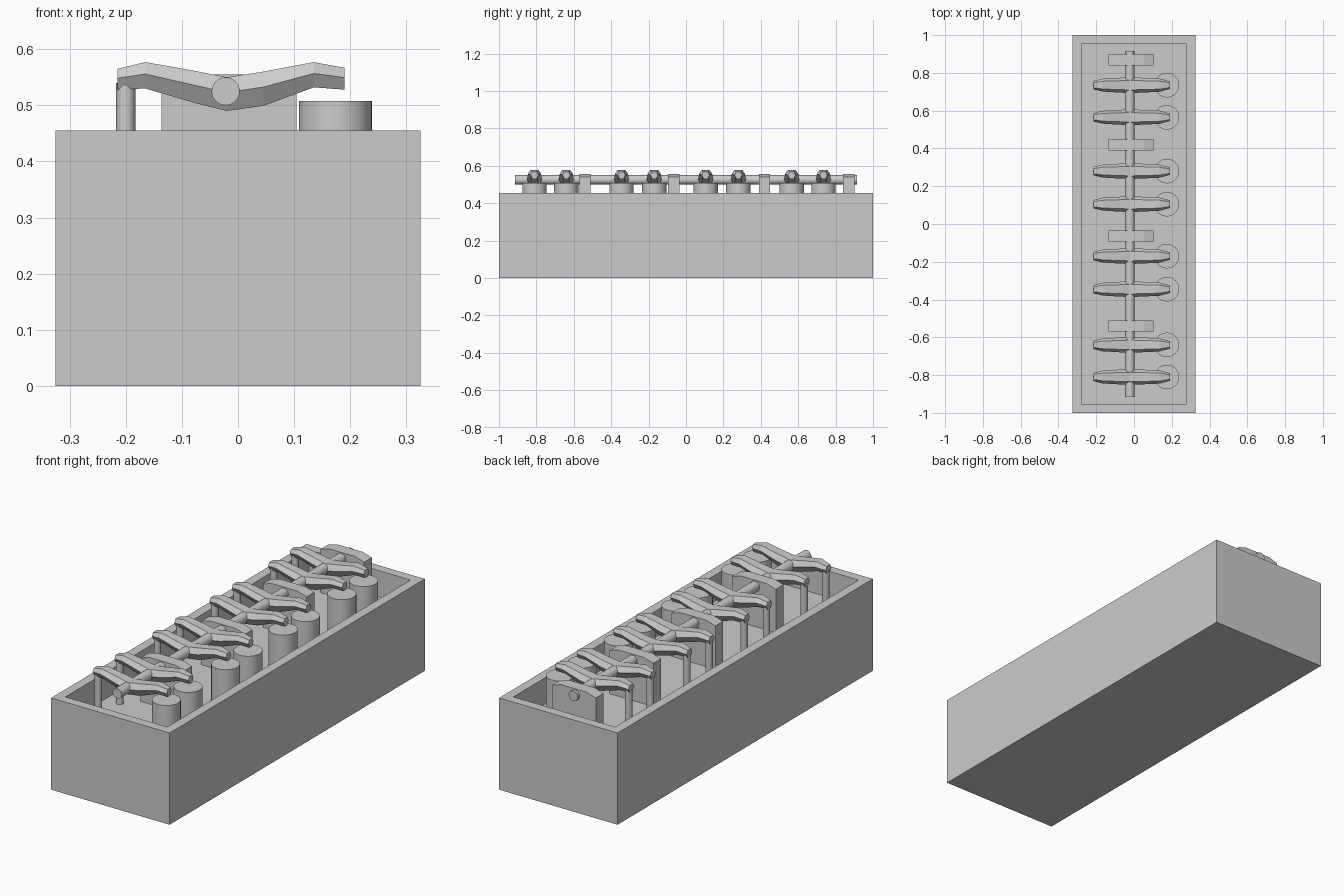
import bpy, bmesh, math

if "Cube" in bpy.data.objects:
    bpy.data.objects.remove(bpy.data.objects["Cube"])

grey = bpy.data.materials.new("plain_grey")
grey.use_nodes = True
colour = (0.6, 0.6, 0.6, 1)
grey.diffuse_color = colour
grey.node_tree.nodes["Principled BSDF"].inputs["Base Color"].default_value = colour

FLOOR, RIM = 0.325, 0.455
ROCKER_Y = (-0.81, -0.64, -0.345, -0.17, 0.105, 0.28, 0.565, 0.735)
SUPPORT_Y = (-0.54, -0.065, 0.42, 0.87)


def finish(bm, name, smooth=False):
    bmesh.ops.recalc_face_normals(bm, faces=bm.faces)
    mesh = bpy.data.meshes.new(name)
    bm.to_mesh(mesh)
    bm.free()
    obj = bpy.data.objects.new(name, mesh)
    bpy.context.collection.objects.link(obj)
    mesh.materials.append(grey)
    if smooth:
        bpy.ops.object.select_all(action='DESELECT')
        obj.select_set(True)
        bpy.context.view_layer.objects.active = obj
        bpy.ops.object.shade_smooth_by_angle(angle=math.radians(35))
    return obj


def loft(rings, name):
    bm = bmesh.new()
    loops = [[bm.verts.new(p) for p in ring] for ring in rings]
    n = len(loops[0])
    for a, b in zip(loops, loops[1:]):
        for i in range(n):
            j = (i + 1) % n
            bm.faces.new((a[i], a[j], b[j], b[i]))
    bm.faces.new(loops[0])
    bm.faces.new(loops[-1])
    return finish(bm, name)


def cylinder(name, x, y, radius, low, high, sides=32):
    bm = bmesh.new()
    bmesh.ops.create_cone(bm, cap_ends=True, segments=sides, radius1=radius,
                          radius2=radius, depth=high - low)
    bmesh.ops.translate(bm, verts=bm.verts, vec=(x, y, (low + high) / 2))
    return finish(bm, name, True)


# Open-topped block with a recessed floor
bm = bmesh.new()
bmesh.ops.create_cube(bm, size=1)
bmesh.ops.scale(bm, vec=(0.65, 2, RIM), verts=bm.verts)
bmesh.ops.translate(bm, vec=(0, 0, RIM / 2), verts=bm.verts)
top = max(bm.faces, key=lambda f: f.calc_center_median().z)
bmesh.ops.inset_region(bm, faces=[top], thickness=0.065)
hole = bmesh.ops.extrude_face_region(bm, geom=[top])["geom"]
bmesh.ops.translate(bm, vec=(0, 0, FLOOR - RIM),
                    verts=[v for v in hole if isinstance(v, bmesh.types.BMVert)])
if top.is_valid:
    bmesh.ops.delete(bm, geom=[top], context='FACES_ONLY')
finish(bm, "housing")

# Shaft running through the rockers
shaft = cylinder("rocker_shaft", 0, 0, 0.025, -0.915, 0.915)
shaft.rotation_euler.x = math.pi / 2
shaft.location = (-0.022, 0, 0.525)

# Shaft supports with chamfered tops
outline = [(-0.12, FLOOR), (0.12, FLOOR), (0.12, 0.54), (0.07, 0.555),
           (-0.07, 0.555), (-0.12, 0.54)]
for y in SUPPORT_Y:
    loft([[(x - 0.016, y + side, z) for x, z in outline] for side in (-0.03, 0.03)],
         "shaft_support")

# Rocker sections: x, top z, bottom z, half width
sections = [(-0.215, 0.565, 0.528, 0.022), (-0.165, 0.577, 0.53, 0.034),
            (-0.08, 0.562, 0.505, 0.039), (-0.02, 0.55, 0.49, 0.042),
            (0.045, 0.56, 0.499, 0.039), (0.135, 0.577, 0.532, 0.035),
            (0.19, 0.567, 0.528, 0.02)]


def rocker_ring(y, x, top, low, w):
    mid = low + (top - low) * 0.55
    return [(x, y + w * 0.6, top), (x, y + w, mid), (x, y + w * 0.5, low),
            (x, y - w * 0.5, low), (x, y - w, mid), (x, y - w * 0.6, top)]


# Rockers, each with a push rod and a spring cup
for y in ROCKER_Y:
    loft([rocker_ring(y, *s) for s in sections], "rocker_arm")
    cylinder("push_rod", -0.2, y, 0.017, FLOOR, 0.54, 16)
    cylinder("spring_cup", 0.174, y, 0.065, FLOOR, 0.508)
